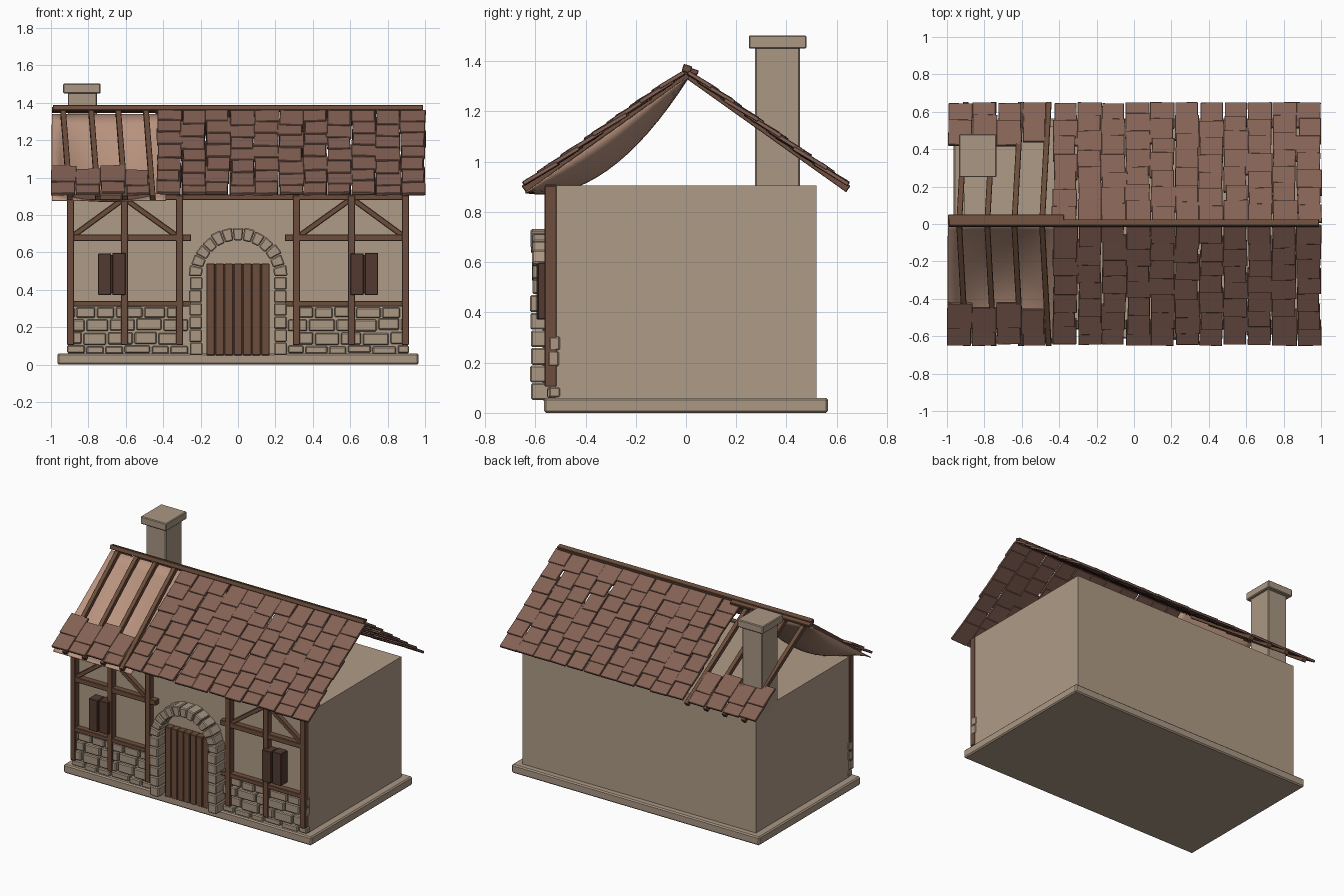
import bpy, bmesh, random
from math import sin, cos, pi, atan2
from mathutils import Matrix, Vector

if "Cube" in bpy.data.objects:
    bpy.data.objects.remove(bpy.data.objects["Cube"])

random.seed(4)
J = lambda a: random.uniform(-a, a)


def material(name, rgb):
    m = bpy.data.materials.new(name)
    m.diffuse_color = (*rgb, 1)
    m.use_nodes = True
    m.node_tree.nodes["Principled BSDF"].inputs["Base Color"].default_value = m.diffuse_color
    return m


PLASTER = material("plaster", (0.43, 0.33, 0.24))
STONE = material("stone", (0.40, 0.31, 0.23))
TIMBER = material("timber", (0.15, 0.075, 0.045))
SHUTTER = material("dark_wood", (0.085, 0.042, 0.03))
TILE = material("tile", (0.23, 0.12, 0.09))
CLOTH = material("cloth", (0.48, 0.29, 0.21))


def box(bm, c, size, rot=Matrix.Identity(4)):
    bmesh.ops.create_cube(bm, size=1, matrix=Matrix.Translation(c) @ rot @ Matrix.Diagonal((*size, 1)))


def span(bm, x0, x1, y0, y1, z0, z1):
    box(bm, ((x0 + x1) / 2, (y0 + y1) / 2, (z0 + z1) / 2), (x1 - x0, y1 - y0, z1 - z0))


def finish(name, bm, mat, bevel=0):
    bmesh.ops.recalc_face_normals(bm, faces=bm.faces)
    me = bpy.data.meshes.new(name)
    bm.to_mesh(me)
    bm.free()
    me.materials.append(mat)
    ob = bpy.data.objects.new(name, me)
    bpy.context.collection.objects.link(ob)
    if bevel:
        b = ob.modifiers.new("bevel", "BEVEL")
        b.width, b.segments = bevel, 1
    return ob


# base slab, walls
bm = bmesh.new()
span(bm, -0.965, 0.965, -0.565, 0.565, 0, 0.06)
finish("base_slab", bm, STONE, 0.008)
bm = bmesh.new()
span(bm, -0.91, 0.91, -0.52, 0.52, 0.05, 0.905)
finish("walls", bm, PLASTER)

# chimney
bm = bmesh.new()
span(bm, -0.91, -0.755, 0.275, 0.453, 0.85, 1.455)
span(bm, -0.935, -0.735, 0.25, 0.48, 1.45, 1.503)
finish("chimney", bm, STONE, 0.005)

# timber frame: posts, rails and braces, mirrored
bm = bmesh.new()
Y0, Y1 = -0.563, -0.515
span(bm, -0.91, 0.91, Y0 + .002, Y1, 0.88, 0.91)
for s in (-1, 1):
    for x in (0.895, 0.607, 0.312):
        box(bm, (s * x, (Y0 + Y1) / 2, 0.505), (0.038, Y1 - Y0, 0.80))
    for z, h in ((0.678, 0.036), (0.325, 0.03)):
        box(bm, (s * 0.58, (Y0 + Y1) / 2 + .002, z), (0.66, Y1 - Y0, h))
    for xa, za, xb, zb in ((0.88, 0.69, 0.62, 0.88), (0.33, 0.69, 0.595, 0.88)):
        d = Vector((s * (xb - xa), 0, zb - za))
        box(bm, (s * (xa + xb) / 2, (Y0 + Y1) / 2 + .005, (za + zb) / 2), (d.length, 0.036, 0.028),
            Matrix.Rotation(-atan2(d.z, d.x), 4, 'Y'))
finish("timber_frame", bm, TIMBER, 0.003)

# plinth stones in four courses
bm = bmesh.new()
for s in (-1, 1):
    for r, (z0, z1) in enumerate(((0.06, 0.1), (0.108, 0.172), (0.182, 0.244), (0.252, 0.308))):
        x = 0.262 + 0.03 * (r % 2)
        while x < 0.88:
            w = min(random.uniform(0.09, 0.15), 0.92 - x)
            box(bm, (s * (x + w / 2), -0.528 + J(.006), (z0 + z1) / 2 + J(.004)),
                (w - 0.01, 0.045, z1 - z0))
            x += w
finish("plinth_stones", bm, STONE, 0.006)

# arched stone door surround: stacked jambs and wedge stones
bm = bmesh.new()
for s in (-1, 1):
    for k in range(6):
        box(bm, (s * (0.226 + J(.003)), -0.567 + J(.004), 0.085 + 0.07 * k), (0.068, 0.105, 0.067))
N = 13
for k in range(N):
    a0, a1 = pi * k / N + .008, pi * (k + 1) / N - .008
    r0, r1, yf = 0.193, 0.262 + J(.004), -0.615 + J(.004)
    vs = [bm.verts.new((r * cos(a), y, 0.472 + r * sin(a)))
          for y in (yf, -0.515) for r, a in ((r0, a0), (r1, a0), (r1, a1), (r0, a1))]
    for f in ((0, 1, 2, 3), (7, 6, 5, 4), (0, 4, 5, 1), (1, 5, 6, 2), (2, 6, 7, 3), (3, 7, 4, 0)):
        bm.faces.new([vs[i] for i in f])
finish("door_arch", bm, STONE, 0.006)

# plank door
bm = bmesh.new()
for k in range(7):
    x = -0.171 + 0.0489 * k
    span(bm, x + .002, x + .0469, -0.572, -0.515, 0.05, 0.54)
span(bm, -0.168, 0.168, -0.562, -0.515, 0.052, 0.538)
finish("door", bm, TIMBER, 0.003)

# shutters
bm = bmesh.new()
for s in (-1, 1):
    span(bm, s * .675 - .073, s * .675 - .003, -0.595, -0.515, 0.372, 0.594)
    span(bm, s * .675 + .003, s * .675 + .073, -0.59, -0.515, 0.372, 0.598)
    span(bm, s * .675 - .06, s * .675 + .06, -0.575, -0.515, 0.38, 0.585)
finish("shutters", bm, SHUTTER, 0.003)

# roof frame shared by tiles, rafters and cloth
A = atan2(0.455, 0.64)
RIDGE = 1.355


def slope(s, x, t, lift=0):
    return Vector((x, s * (t * cos(A) + lift * sin(A)), RIDGE - t * sin(A) + lift * cos(A)))


# overlapping tiles; the left bay keeps only its lowest courses
ROWS, L = 7, 0.785
pitch = L / ROWS
for s, name in ((-1, "front_tiles"), (1, "back_tiles")):
    bm = bmesh.new()
    for c in range(15):
        x = -0.93 + 0.1305 * c if c < 4 else -0.37 + 0.1305 * (c - 4)
        off = 0.03 if c % 2 else 0
        for r in range(ROWS):
            if c < 4 and r < ROWS - 2:
                continue
            t1 = min((r + 1) * pitch + (off if r < ROWS - 1 else 0) + J(.012), L)
            t0 = max(t1 - pitch - 0.045, 0.005)
            rot = Matrix.Rotation(-s * (A - 0.07 + J(.015)), 4, 'X') @ Matrix.Rotation(J(.02), 4, 'Z') \
                @ Matrix.Rotation(J(.03), 4, 'Y')
            box(bm, slope(s, x + J(.006), (t0 + t1) / 2, 0.008), (0.126 + J(.01), t1 - t0, 0.016), rot)
    finish(name, bm, TILE, 0.002)

# exposed rafters in the left bay
bm = bmesh.new()
for s in (-1, 1):
    for x in (-0.935, -0.785, -0.64, -0.492):
        p, q = slope(s, x, 0.0, -0.004), slope(s, x + 0.036, 0.795, -0.004)
        yaw = atan2(0.036, 0.795)
        box(bm, (p + q) / 2, (0.03, (q - p).length, 0.03),
            Matrix.Rotation(-s * A, 4, 'X') @ Matrix.Rotation(-s * yaw, 4, 'Z'))
finish("rafters", bm, TIMBER, 0.002)

# ridge beam
bm = bmesh.new()
box(bm, (0, 0.004, 1.37), (1.98, 0.036, 0.03), Matrix.Rotation(-0.3, 4, 'X'))
box(bm, (-0.685, 0.022, 1.362), (0.62, 0.055, 0.02), Matrix.Rotation(-0.3, 4, 'X'))
finish("ridge_beam", bm, TIMBER, 0.003)

# sagging cloth under the front rafters of the open bay
bm = bmesh.new()
NX, NT = 14, 16
grid = []
for i in range(NX + 1):
    u = i / NX
    row = []
    for j in range(NT + 1):
        v = j / NT
        p = slope(-1, -0.995 + 0.61 * u, 0.798 * v, -0.02)
        p.z -= 0.14 * 4 * v * (1 - v) * sin(pi * u) ** 0.7 if 0 < i < NX else 0
        row.append(bm.verts.new(p))
    grid.append(row)
for i in range(NX):
    for j in range(NT):
        bm.faces.new((grid[i][j], grid[i][j + 1], grid[i + 1][j + 1], grid[i + 1][j]))
for f in bm.faces:
    f.smooth = True
cloth = finish("roof_cloth", bm, CLOTH)
sol = cloth.modifiers.new("thickness", "SOLIDIFY")
sol.thickness, sol.offset = 0.005, 0
